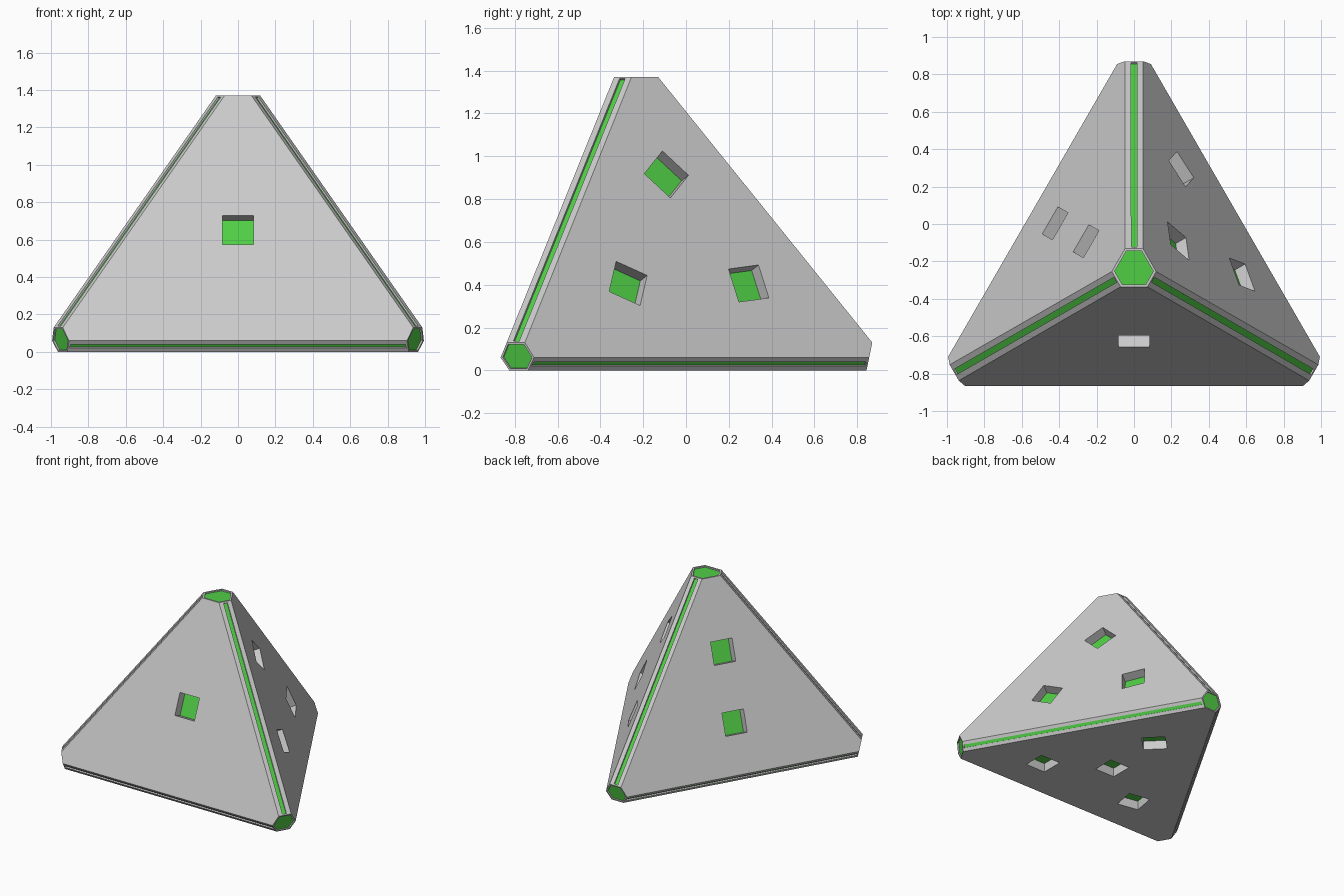
import bpy, bmesh, math
from mathutils import Vector, Matrix

if "Cube" in bpy.data.objects:
    bpy.data.objects.remove(bpy.data.objects["Cube"])

CY, TOP = -0.24, 1.37          # centre axis in y, height
SLOPE = 0.4046                 # inward run of a side face per unit height
PIP, DEPTH = 0.167, 0.07       # pip size and depth

green = bpy.data.materials.new("green")
green.diffuse_color = (0.08, 0.62, 0.06, 1)
green.use_nodes = True
green.node_tree.nodes["Principled BSDF"].inputs["Base Color"].default_value = green.diffuse_color


def radial(deg, r, z):
    a = math.radians(deg)
    return Vector((r * math.cos(a), CY + r * math.sin(a), z))


def normal(deg, out, up):
    a = math.radians(deg)
    return Vector((out * math.cos(a), out * math.sin(a), up)).normalized()


def finish(name, bm, mats=()):
    bmesh.ops.recalc_face_normals(bm, faces=bm.faces)
    me = bpy.data.meshes.new(name)
    bm.to_mesh(me)
    bm.free()
    for m in mats:
        me.materials.append(m)
    ob = bpy.data.objects.new(name, me)
    bpy.context.collection.objects.link(ob)
    return ob


# Body: a block sliced by the face, edge and corner planes
bm = bmesh.new()
bmesh.ops.create_cube(bm, size=6)


def slice_off(co, no):
    geom = bm.verts[:] + bm.edges[:] + bm.faces[:]
    cut = bmesh.ops.bisect_plane(bm, geom=geom, dist=1e-6, plane_co=co,
                                 plane_no=no, clear_outer=True)["geom_cut"]
    edges = [e for e in cut if isinstance(e, bmesh.types.BMEdge)]
    bmesh.ops.edgeloop_fill(bm, edges=edges)


chamfers, caps = [], []
slice_off(Vector((0, 0, 0)), Vector((0, 0, -1)))
slice_off(Vector((0, 0, TOP)), Vector((0, 0, 1)))
caps.append(Vector((0, 0, 1)))
for deg in (-90, 30, 150):
    slice_off(radial(deg, 0.65, 0), normal(deg, 1, SLOPE))
for deg in (-90, 30, 150):
    no = normal(deg, 0.829, -0.56)
    slice_off(radial(deg, 0.626, 0.06), no)
    chamfers.append(no)
for deg in (90, 210, 330):
    no = normal(deg, 1.24, 1.0)
    slice_off(radial(deg, 0.11, TOP), no)
    chamfers.append(no)
for deg in (90, 210, 330):
    no = normal(deg, 0.13, -0.027)
    slice_off(radial(deg, 1.11, 0.13), no)
    caps.append(no)
bmesh.ops.recalc_face_normals(bm, faces=bm.faces)


def face_along(no):
    bm.normal_update()
    return max(bm.faces, key=lambda f: f.normal.dot(no))


# Sunken green inlays in the edges and corners
def inlay(face, shrink, depth=0.01):
    n = face.normal.copy()
    goal = [shrink(v.co.copy()) for v in face.verts]
    for drop in (0, depth):
        bmesh.ops.inset_individual(bm, faces=[face], thickness=1e-4)
        for v, p in zip(face.verts, goal):
            v.co = p - n * drop
    face.material_index = 1


for no in chamfers:
    f = face_along(no)
    c = f.calc_center_median()
    e = max(f.edges, key=lambda e: e.calc_length())
    l = (e.verts[1].co - e.verts[0].co).normalized()
    w = f.normal.cross(l)

    def strip(p):
        a, b = (p - c).dot(l), (p - c).dot(w)
        return c + l * (a - math.copysign(0.01, a)) + w * b * 0.32
    inlay(f, strip)

for no in caps:
    f = face_along(no)
    c = f.calc_center_median()
    inlay(f, lambda p: c + (p - c) * 0.87)

body = finish("body", bm, (None, green))

# Pips: (position across, height, turn in degrees) on each side face
side_pips = {
    -90: [(0, 0.652, 0)],
    30: [(0.01, 0.915, -47), (-0.315, 0.406, -25), (0.335, 0.406, 7)],
    150: [(0, 0.403, 0), (0, 0.875, 0)],
}
base_pips = [(0, 0, 0), (0, 0.465, 45), (0.42, -0.265, 0), (-0.42, -0.265, -10)]

frames = []


def add_frame(pos, u, n, turn):
    v = n.cross(u)
    m = Matrix((u, v, n)).transposed().to_4x4()
    frames.append(Matrix.Translation(pos) @ m @ Matrix.Rotation(math.radians(turn), 4, 'Z'))


for deg, pips in side_pips.items():
    n, u = normal(deg, 1, SLOPE), normal(deg + 90, 1, 0)
    for across, z, turn in pips:
        add_frame(radial(deg, 0.65 - SLOPE * z, z) + u * across, u, n, turn)
for x, y, turn in base_pips:
    add_frame(Vector((x, CY + y, 0)), Vector((1, 0, 0)), Vector((0, 0, -1)), -turn)


def boxes(name, low, high, size, mats=()):
    b = bmesh.new()
    for f in frames:
        m = f @ Matrix.Translation((0, 0, (low + high) / 2)) @ Matrix.Diagonal((size, size, high - low, 1))
        bmesh.ops.create_cube(b, size=1, matrix=m)
    return finish(name, b, mats)


cutter = boxes("pip_cutter", -DEPTH, 0.05, PIP)
cutter.hide_render = True
cutter.display_type = 'WIRE'
mod = body.modifiers.new("pips", 'BOOLEAN')
mod.operation, mod.solver, mod.object = 'DIFFERENCE', 'EXACT', cutter

# Green floors of the pips
boxes("pip_floors", -DEPTH - 0.004, -DEPTH + 0.002, PIP - 0.001, (green,))
